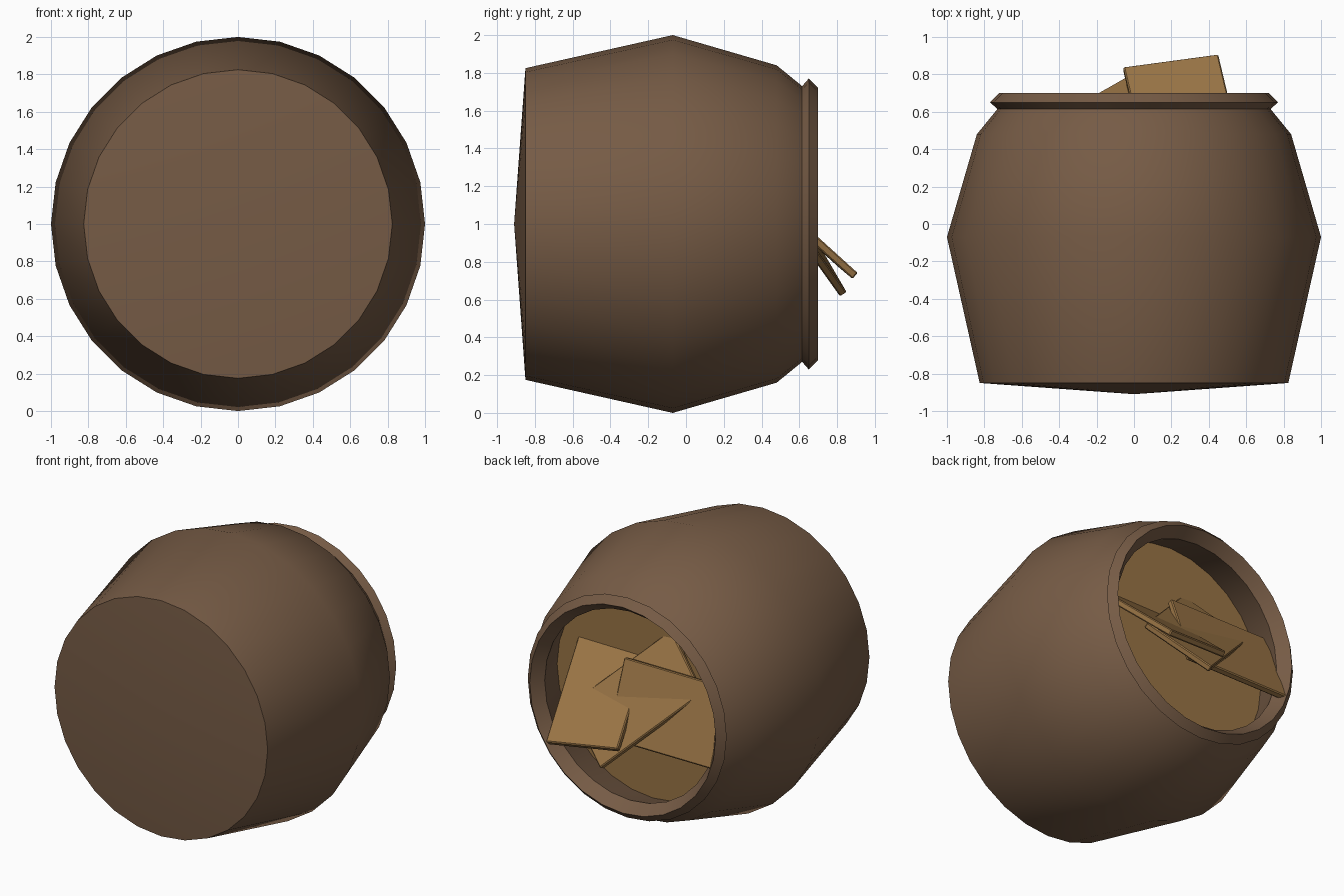
import bpy, bmesh, math
from mathutils import Vector, Matrix

cube = bpy.data.objects.get("Cube")
if cube:
    bpy.data.objects.remove(cube, do_unlink=True)


def material(name, rgb):
    mat = bpy.data.materials.new(name)
    mat.use_nodes = True
    mat.diffuse_color = (*rgb, 1)
    mat.node_tree.nodes["Principled BSDF"].inputs["Base Color"].default_value = (*rgb, 1)
    return mat


def add_object(name, bm, mat):
    bmesh.ops.recalc_face_normals(bm, faces=bm.faces)
    mesh = bpy.data.meshes.new(name)
    bm.to_mesh(mesh)
    bm.free()
    mesh.materials.append(mat)
    obj = bpy.data.objects.new(name, mesh)
    bpy.context.collection.objects.link(obj)
    return obj


def lathe(name, profile, mat, sides=28):
    """Spin (radius, y) points around the pot's horizontal axis."""
    bm = bmesh.new()
    verts = [bm.verts.new((0, y, 1 + r)) for r, y in profile]
    edges = [bm.edges.new(pair) for pair in zip(verts, verts[1:])]
    bmesh.ops.spin(bm, geom=verts + edges, cent=(0, 0, 1), axis=(0, 1, 0),
                   angle=math.tau, steps=sides)
    bmesh.ops.remove_doubles(bm, verts=bm.verts, dist=0.0005)
    obj = add_object(name, bm, mat)
    bpy.ops.object.select_all(action='DESELECT')
    obj.select_set(True)
    bpy.context.view_layer.objects.active = obj
    bpy.ops.object.shade_smooth_by_angle(angle=math.radians(35))
    return obj


def slab(name, corner, along, across, length, width, mat, offset=0.0, thick=0.042):
    """Rectangular slab starting at a corner and running along two directions."""
    u = Vector(along).normalized()
    v = Vector(across)
    v = (v - u * v.dot(u)).normalized()
    n = u.cross(v)
    if n.y < 0:
        n = -n
    centre = Vector(corner) + u * length / 2 + v * width / 2 + n * offset
    frame = Matrix((u * length, v * width, n * thick)).transposed().to_4x4()
    bm = bmesh.new()
    bmesh.ops.create_cube(bm, size=1, matrix=Matrix.Translation(centre) @ frame)
    obj = add_object(name, bm, mat)
    bevel = obj.modifiers.new("worn_edges", 'BEVEL')
    bevel.width = 0.007
    bevel.segments = 1
    return obj


clay = material("brown_clay", (0.181, 0.105, 0.060))
wood = material("golden_wood", (0.320, 0.175, 0.060))

# Pot lying on its side: base, belly, neck, lip and inner wall
lathe("pot", [(0, -0.91), (0.825, -0.85), (1.0, -0.07), (0.84, 0.48),
              (0.73, 0.615), (0.77, 0.65), (0.72, 0.70), (0.66, 0.62),
              (0.745, 0.36), (0.72, 0.30), (0, 0.30)], clay)

# Flat filling inside the mouth
lathe("filling", [(0, 0.365), (0.742, 0.365), (0.72, 0.32), (0, 0.32)], wood)

# Loose slabs sticking out of the mouth
slab("upper_slab", (0.45, 0.91, 0.74), (0.05, -0.21, 0.19), (-0.51, -0.06, 0.05),
     0.85, 0.515, wood, offset=-0.021)
slab("side_slab", (0.121, 0.512, 1.266), (-0.806, 0, 0), (0.03, 0.183, -0.496),
     0.80, 0.53, wood, offset=-0.021)
slab("lower_slab", (0.07, 0.835, 0.625), (-0.396, -0.225, 0.385), (0.747, -0.387, 0.542),
     0.85, 0.50, wood)
